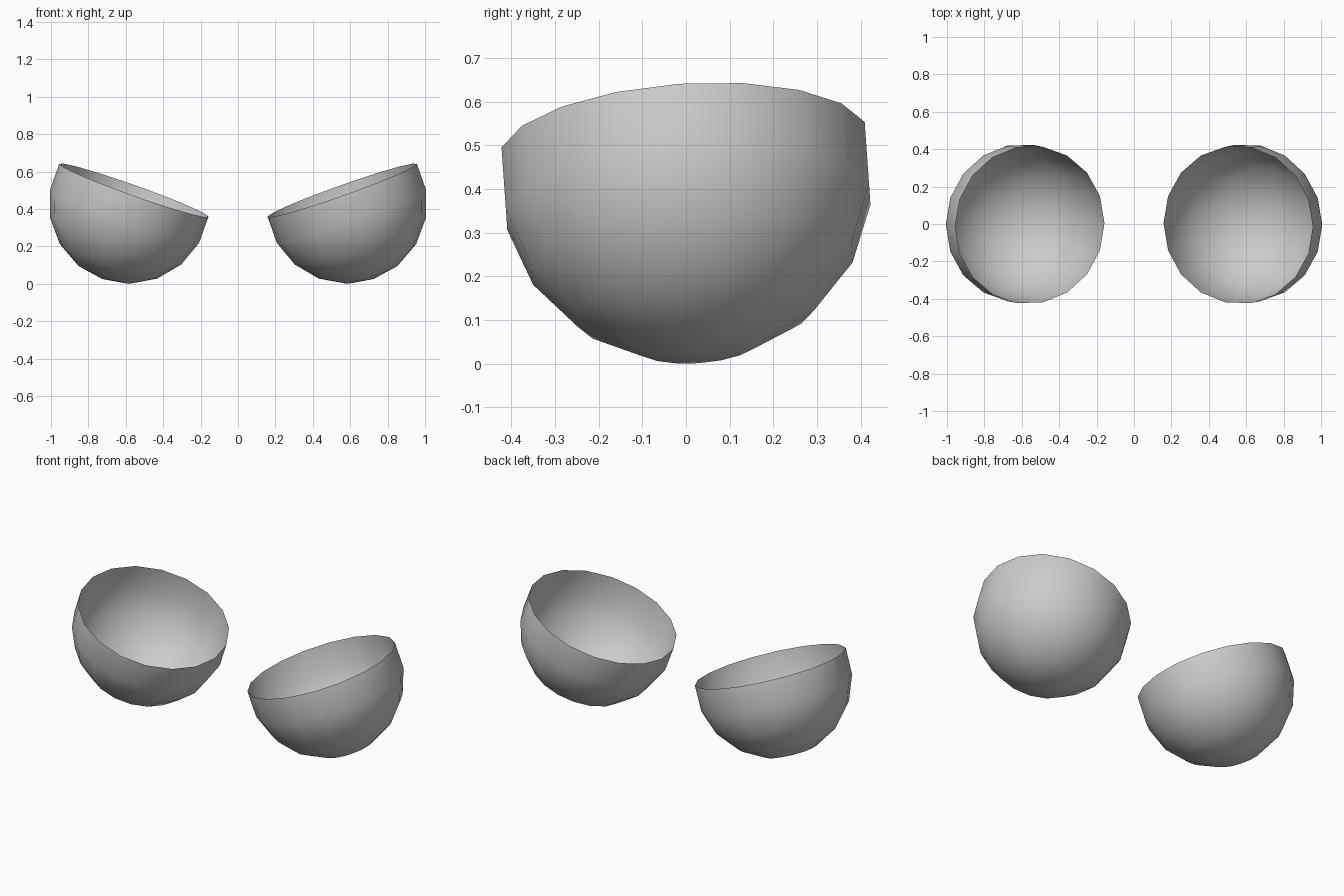
import bpy, bmesh
from math import radians
from mathutils import Matrix, Vector

if "Cube" in bpy.data.objects:
    bpy.data.objects.remove(bpy.data.objects["Cube"])

RADIUS = 0.43


def make_bowl(name, side):
    # Open bowl: sphere with the rings above the rim removed
    bm = bmesh.new()
    bmesh.ops.create_uvsphere(bm, u_segments=18, v_segments=9, radius=RADIUS)
    top = [v for v in bm.verts if v.co.z > RADIUS * 0.3]
    bmesh.ops.delete(bm, geom=top, context='VERTS')

    # Lean the rim inward and slightly to the front, then place it
    pose = (Matrix.Translation(Vector((0.582, 0, 0.43)))
            @ Matrix.Rotation(radians(4), 4, 'X')
            @ Matrix.Rotation(radians(-19.5), 4, 'Y')
            @ Matrix.Rotation(radians(10), 4, 'Z'))
    bm.transform(pose)
    if side < 0:
        bm.transform(Matrix.Diagonal((-1, 1, 1, 1)))
        bmesh.ops.reverse_faces(bm, faces=bm.faces[:])

    # Smooth shading on a thin single-surface shell
    for f in bm.faces:
        f.smooth = True
    mesh = bpy.data.meshes.new(name)
    bm.to_mesh(mesh)
    bm.free()
    bpy.context.collection.objects.link(bpy.data.objects.new(name, mesh))


# Mirrored pair
make_bowl("right_bowl", 1)
make_bowl("left_bowl", -1)
